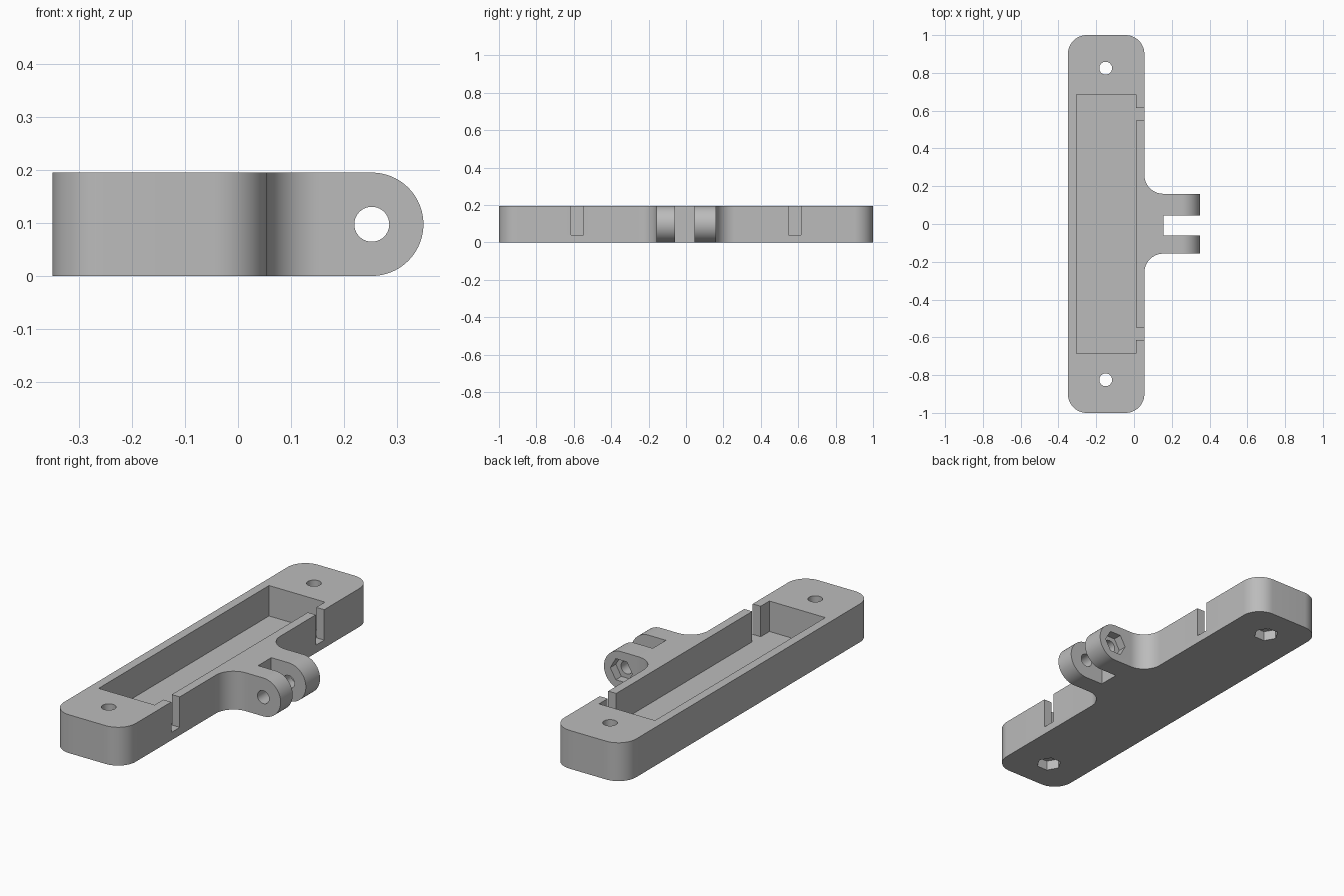
import bpy, bmesh
from math import cos, sin, pi, radians
from mathutils import Matrix

if "Cube" in bpy.data.objects:
    bpy.data.objects.remove(bpy.data.objects["Cube"])

H = 0.195                     # overall height
LEFT, RIGHT = -0.35, 0.055    # sides of the tray
TIP = 0.35                    # end of the hinge
POCKET_FLOOR = 0.04
R = 0.1                       # corner and fillet radius
HINGE_X, HINGE_Z = TIP - H / 2, H / 2


def arc(cx, cy, r, start, end, n=16):
    angles = [radians(start + (end - start) * i / n) for i in range(n + 1)]
    return [(cx + r * cos(a), cy + r * sin(a)) for a in angles]


def new_object(name, bm):
    bmesh.ops.recalc_face_normals(bm, faces=bm.faces)
    mesh = bpy.data.meshes.new(name)
    bm.to_mesh(mesh)
    bm.free()
    obj = bpy.data.objects.new(name, mesh)
    bpy.context.collection.objects.link(obj)
    return obj


def prism(name, points, offset):
    """Extrude a closed loop of 3D points along an offset."""
    bm = bmesh.new()
    face = bm.faces.new([bm.verts.new(p) for p in points])
    out = bmesh.ops.extrude_face_region(bm, geom=[face])
    verts = [v for v in out["geom"] if isinstance(v, bmesh.types.BMVert)]
    bmesh.ops.translate(bm, verts=verts, vec=offset)
    return new_object(name, bm)


def box(name, x0, x1, y0, y1, z0, z1):
    return prism(name, [(x0, y0, z0), (x1, y0, z0), (x1, y1, z0), (x0, y1, z0)],
                 (0, 0, z1 - z0))


def rod(name, centre, r, depth, sides, along_y=False):
    bm = bmesh.new()
    turn = Matrix.Rotation(pi / 2, 4, 'X') if along_y else Matrix()
    spin = Matrix.Rotation(pi / 2, 4, 'Z')
    bmesh.ops.create_cone(bm, cap_ends=True, segments=sides, radius1=r, radius2=r,
                          depth=depth, matrix=Matrix.Translation(centre) @ turn @ spin)
    return new_object(name, bm)


def combine(target, other, operation):
    mod = target.modifiers.new("cut", 'BOOLEAN')
    mod.operation, mod.solver, mod.object = operation, 'EXACT', other
    bpy.context.view_layer.objects.active = target
    bpy.ops.object.modifier_apply(modifier=mod.name)
    bpy.data.objects.remove(other)


# Plan outline: rounded tray with a filleted hinge arm on its left side
ARM_BACK, ARM_FRONT = 0.16, -0.157
plan = (arc(LEFT + R, -1 + R, R, 180, 270)
        + arc(RIGHT - R, -1 + R, R, 270, 360)
        + arc(RIGHT + R, ARM_FRONT - R, R, 180, 90)
        + [(TIP + R, ARM_FRONT), (TIP + R, ARM_BACK)]
        + arc(RIGHT + R, ARM_BACK + R, R, 270, 180)
        + arc(RIGHT - R, 1 - R, R, 0, 90)
        + arc(LEFT + R, 1 - R, R, 90, 180))
bracket = prism("mounting_bracket", [(x, y, -R) for x, y in plan], (0, 0, H + 2 * R))

# Side profile: flat top and bottom with a round hinge end
side = [(-1, H), (-1, 0)] + arc(HINGE_X, HINGE_Z, H / 2, -90, 90, 40)
combine(bracket, prism("side_profile", [(x, -2, z) for x, z in side], (0, 4, 0)), 'INTERSECT')

# Tray pocket and the gap between the hinge prongs
combine(bracket, box("pocket", -0.305, 0.01, -0.685, 0.685, POCKET_FLOOR, 1), 'DIFFERENCE')
combine(bracket, box("prong_gap", 0.155, 1, -0.06, 0.046, -1, 1), 'DIFFERENCE')

# Cable notches, screw holes and nut recesses at both ends
for s in (-1, 1):
    y0, y1 = sorted((s * 0.547, s * 0.615))
    combine(bracket, box("notch", -0.02, 0.2, y0, y1, POCKET_FLOOR, 1), 'DIFFERENCE')
    combine(bracket, rod("screw_hole", (-0.15, s * 0.825, 0), 0.034, 1, 40), 'DIFFERENCE')
    combine(bracket, rod("nut_recess", (-0.15, s * 0.825, 0), 0.06, 0.1, 6), 'DIFFERENCE')

# Hinge pin hole with a nut recess on the back prong
combine(bracket, rod("pin_hole", (HINGE_X, 0, HINGE_Z), 0.033, 1, 40, True), 'DIFFERENCE')
combine(bracket, rod("pin_nut_recess", (HINGE_X, ARM_BACK, HINGE_Z), 0.062, 0.09, 6, True),
        'DIFFERENCE')

# Plain grey plastic
grey = bpy.data.materials.new("grey_plastic")
grey.use_nodes = True
colour = (0.5, 0.5, 0.5, 1)
grey.diffuse_color = colour
grey.node_tree.nodes["Principled BSDF"].inputs["Base Color"].default_value = colour
bracket.data.materials.clear()
bracket.data.materials.append(grey)
for poly in bracket.data.polygons:
    poly.material_index = 0

bpy.ops.object.select_all(action='DESELECT')
bracket.select_set(True)
bpy.context.view_layer.objects.active = bracket
bpy.ops.object.shade_smooth_by_angle(angle=radians(30))
